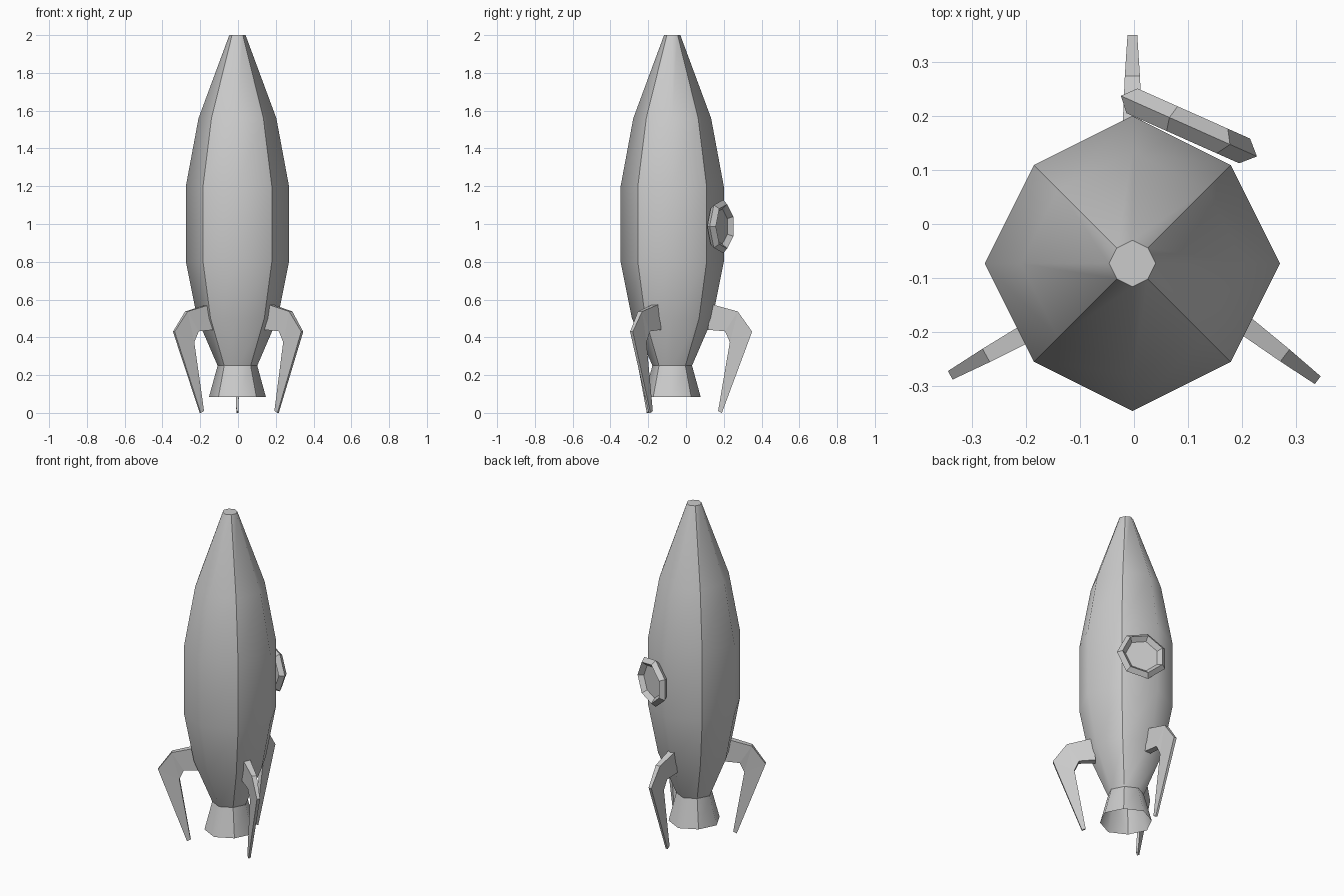
import bpy, bmesh, math
from mathutils import Matrix, Vector

if "Cube" in bpy.data.objects:
    bpy.data.objects.remove(bpy.data.objects["Cube"])

CX, CY = -0.003, -0.073   # axis of the hull


def finish(name, bm, smooth=False):
    bmesh.ops.recalc_face_normals(bm, faces=bm.faces[:])
    for f in bm.faces:
        f.smooth = smooth
    mesh = bpy.data.meshes.new(name)
    bm.to_mesh(mesh)
    bm.free()
    obj = bpy.data.objects.new(name, mesh)
    bpy.context.collection.objects.link(obj)
    return obj


def lathe(name, profile, cap_top):
    """Eight-sided shell with slightly flattened diagonals, creased there."""
    bm = bmesh.new()
    rings = []
    for r, z in profile:
        ring = []
        for i in range(8):
            a = i * math.pi / 4
            k = r if i % 2 == 0 else r * 0.943
            ring.append(bm.verts.new((CX + k * math.cos(a), CY + k * math.sin(a), z)))
        rings.append(ring)
    for lo, hi in zip(rings, rings[1:]):
        for i in range(8):
            j = (i + 1) % 8
            bm.faces.new((lo[i], lo[j], hi[j], hi[i]))
        for i in range(1, 8, 2):
            bm.edges.get((lo[i], hi[i])).smooth = False
    if cap_top:
        cap = bm.faces.new(rings[-1])
        for e in cap.edges:
            e.smooth = False
    return finish(name, bm, True)


# Hull and open exhaust nozzle
lathe("hull", [(0.105, 0.25), (0.213, 0.5), (0.273, 0.8), (0.273, 1.2),
               (0.206, 1.56), (0.043, 2.0)], True)
lathe("exhaust_nozzle", [(0.151, 0.083), (0.105, 0.25)], False)

# Fin outline: distance inward from the knee, height, half thickness
FIN = [(0.0, 0.43, 0.009), (0.076, 0.537, 0.014), (0.215, 0.575, 0.02),
       (0.235, 0.44, 0.02), (0.143, 0.432, 0.016), (0.118, 0.375, 0.011),
       (0.18, 0.01, 0.006), (0.16, 0.0, 0.006)]


def fin(name, knee, angle):
    out = Vector((math.cos(math.radians(angle)), math.sin(math.radians(angle)), 0))
    side = Vector((-out.y, out.x, 0))
    base = Vector((knee[0], knee[1], 0))
    bm = bmesh.new()
    a, b = [[bm.verts.new(base - out * u + side * (s * w) + Vector((0, 0, z)))
             for u, z, w in FIN] for s in (-1, 1)]
    for i in range(len(FIN)):
        j = (i + 1) % len(FIN)
        bm.faces.new((a[i], a[j], b[j], b[i]))
    bm.faces.new(a)
    bm.faces.new(b[::-1])
    bmesh.ops.triangulate(bm, faces=[f for f in bm.faces if len(f.verts) > 4])
    return finish(name, bm)


fin("back_fin", (-0.003, 0.35), 90)
fin("left_fin", (-0.34, -0.28), 180 + 29)
fin("right_fin", (0.34, -0.289), -37)

# Seven-sided porthole on the back right of the hull
tilt = math.radians(-24)
across = Vector((math.cos(tilt), math.sin(tilt), 0))
normal = Vector((-math.sin(tilt), math.cos(tilt), 0))
frame = Matrix((across, normal.cross(across), normal)).transposed().to_4x4()
frame.translation = (0.095, 0.184, 0.987)

bpy.ops.mesh.primitive_torus_add(major_segments=7, minor_segments=4,
                                 major_radius=0.12, minor_radius=0.025)
ring = bpy.context.object
ring.name = "porthole_ring"
ring.matrix_world = frame
bpy.ops.object.shade_flat()

# Porthole pane
bm = bmesh.new()
bm.faces.new([bm.verts.new((0.096 * math.cos(i * math.tau / 7),
                            0.096 * math.sin(i * math.tau / 7), 0)) for i in range(7)])
finish("porthole_pane", bm).matrix_world = frame
